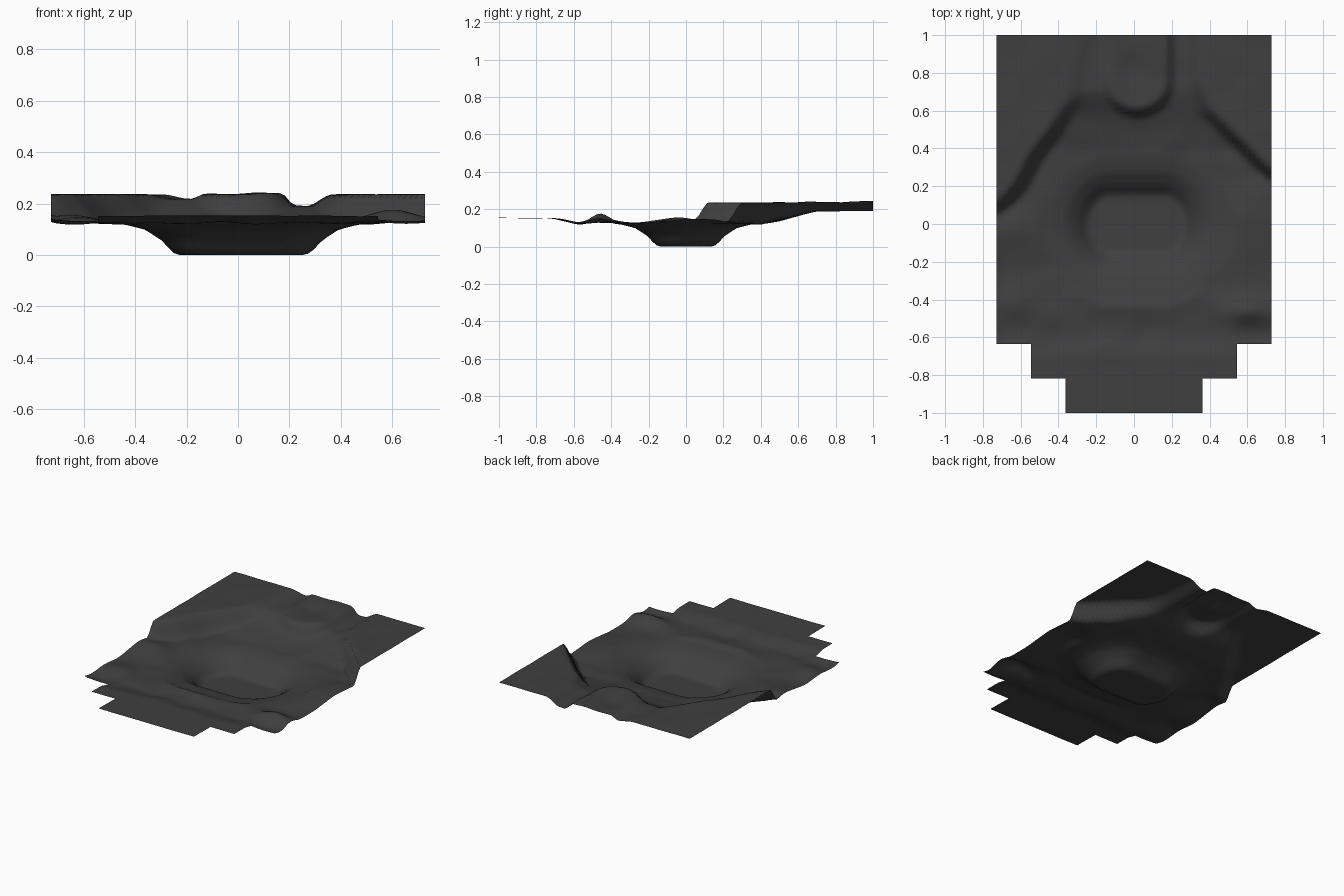
import bpy, bmesh, math
from mathutils import noise, Vector

if "Cube" in bpy.data.objects:
    bpy.data.objects.remove(bpy.data.objects["Cube"])

TILE = 2 / 11            # the ground is a patchwork of square tiles
SUB = 8                  # grid cells per tile
STEP = TILE / SUB


def lerp_table(t, pts):
    if t <= pts[0][0]:
        return pts[0][1]
    for (a, va), (b, vb) in zip(pts, pts[1:]):
        if t <= b:
            return va + (vb - va) * (t - a) / (b - a)
    return pts[-1][1]


def smooth(t):
    t = max(0, min(1, t))
    return t * t * (3 - 2 * t)


def bump(x, y, cx, cy, rx, ry, h):
    return h * math.exp(-((x - cx) / rx) ** 2 - ((y - cy) / ry) ** 2)


VALLEY = [(-1, .153), (-.7, .15), (-.58, .122), (.2, .12), (.4, .12), (.62, .168), (.7, .188), (1, .188)]
PIT = [(0, 0), (.025, .01), (.065, .055), (.13, .098), (.2, .116), (.26, .125), (.4, .2), (.5, .3)]
LEFT_EDGE = [(.05, -.83), (.12, -.73), (.2, -.66), (.35, -.58), (.5, -.47), (.65, -.38), (1, -.3)]
RIGHT_EDGE = [(.22, .83), (.3, .73), (.4, .63), (.5, .53), (.6, .43), (.75, .38), (1, .37)]


def height(x, y):
    n = noise.noise(Vector((x * 7, y * 7, 3.1)))
    z = lerp_table(y, VALLEY)
    # low shelves and humps beside the hollow
    z += bump(x, y, -.66, -.04, .16, .14, .035) + bump(x, y, .66, .02, .16, .2, .03)
    z += bump(x, y, .6, -.46, .14, .07, .055) + bump(x, y, -.62, -.42, .12, .08, .022)
    z += bump(x, y, 0, -.42, .35, .1, .02)
    # shallower gully on the left of the back mound
    z += .026 * smooth((y - .55) / .15) * smooth((-x + .05) / .2)
    # raised corner plateaus
    left = smooth((lerp_table(y, LEFT_EDGE) - x) / .12 + 1)
    right = smooth((x - lerp_table(y, RIGHT_EDGE)) / .11 + 1)
    z += (.236 - z) * max(left, right)
    # rounded back mound with a shallow dent
    dx = x - .02
    d = math.hypot(dx, min(0, y - .76)) - .18
    z += max(0, .238 - z) * smooth(-d / .06 + .4)
    z -= bump(x, y, -.01, .8, .05, .12, .018)
    # fine unevenness, fading out on the flat areas
    flat = max(left, right, smooth((-y - .65) / .1))
    z += .009 * n * (1 - .8 * flat)
    # flat-floored central hollow
    px = max(0, abs(x - .015) - .14) / .105
    py = abs(y) / .14
    r = math.hypot(px, py)
    dist = max(0, r - 1) / max(r, .001) * math.hypot(max(0, abs(x - .015) - .14), y)
    return max(0, min(z, lerp_table(dist, PIT)))


def half_width(y):
    if y < -1 + TILE:
        return 2 * TILE
    if y < -1 + 2 * TILE:
        return 3 * TILE
    return 4 * TILE


# terrain sheet
bm = bmesh.new()
verts = {}


def vert(i, j):
    if (i, j) not in verts:
        x, y = i * STEP, -1 + j * STEP
        verts[i, j] = bm.verts.new((x, y, height(x, y)))
    return verts[i, j]


for j in range(11 * SUB):
    w = half_width(-1 + (j + .5) * STEP)
    n = round(w / STEP)
    for i in range(-n, n):
        f = bm.faces.new((vert(i, j), vert(i + 1, j), vert(i + 1, j + 1), vert(i, j + 1)))
        f.smooth = True

mesh = bpy.data.meshes.new("terrain")
bm.to_mesh(mesh)
bm.free()
terrain = bpy.data.objects.new("terrain", mesh)
bpy.context.collection.objects.link(terrain)

mat = bpy.data.materials.new("dark_ground")
mat.diffuse_color = (.05, .05, .05, 1)
mat.use_nodes = True
mat.node_tree.nodes["Principled BSDF"].inputs["Base Color"].default_value = mat.diffuse_color
mesh.materials.append(mat)
